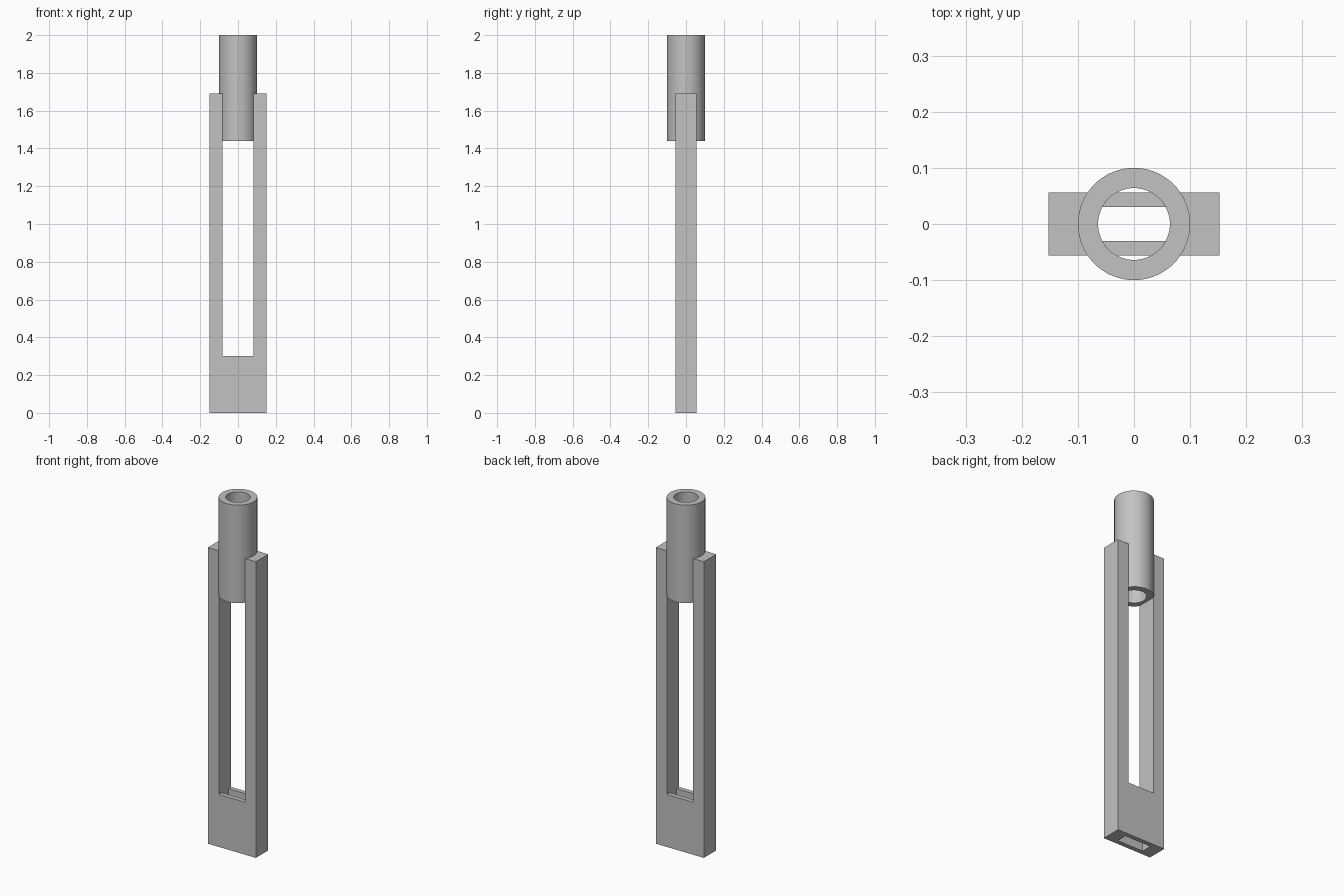
import bpy
import bmesh
import math
from mathutils import Vector

if "Cube" in bpy.data.objects:
    bpy.data.objects.remove(bpy.data.objects["Cube"], do_unlink=True)

# Single plain grey material
grey = bpy.data.materials.new("plain_grey")
grey.use_nodes = True
colour = (0.54, 0.54, 0.54, 1)
grey.diffuse_color = colour
grey.node_tree.nodes["Principled BSDF"].inputs["Base Color"].default_value = colour


def add_object(name, bm):
    bmesh.ops.recalc_face_normals(bm, faces=bm.faces[:])
    mesh = bpy.data.meshes.new(name)
    bm.to_mesh(mesh)
    bm.free()
    mesh.materials.append(grey)
    obj = bpy.data.objects.new(name, mesh)
    bpy.context.collection.objects.link(obj)
    return obj


def select_only(obj):
    bpy.ops.object.select_all(action='DESELECT')
    obj.select_set(True)
    bpy.context.view_layer.objects.active = obj


def box(name, half_x, half_y, bottom, top):
    bm = bmesh.new()
    bmesh.ops.create_cube(bm, size=1)
    for v in bm.verts:
        v.co = Vector((v.co.x * 2 * half_x, v.co.y * 2 * half_y,
                       top if v.co.z > 0 else bottom))
    return add_object(name, bm)


def cut(target, cutter):
    cutter.hide_render = True
    mod = target.modifiers.new("cut", 'BOOLEAN')
    mod.operation = 'DIFFERENCE'
    mod.solver = 'EXACT'
    mod.object = cutter
    select_only(target)
    bpy.ops.object.modifier_apply(modifier=mod.name)
    bpy.data.objects.remove(cutter, do_unlink=True)


# Forked frame: two arms rising from a hollow base
arm_inner = 0.082
frame = box("forked_frame", 0.152, 0.056, 0, 1.692)
cut(frame, box("base_slot_cutter", arm_inner, 0.03, -0.1, 0.7))
cut(frame, box("fork_gap_cutter", arm_inner, 0.2, 0.3, 2))

# Hollow tube held between the arm tips
bm = bmesh.new()
outline = [(0.064, 1.44), (0.1, 1.44), (0.1, 2), (0.064, 2)]
verts = [bm.verts.new((r, 0, z)) for r, z in outline]
edges = [bm.edges.new((verts[i - 1], verts[i])) for i in range(len(verts))]
bmesh.ops.spin(bm, geom=verts + edges, cent=(0, 0, 0), axis=(0, 0, 1),
               angle=math.tau, steps=64)
bmesh.ops.remove_doubles(bm, verts=bm.verts[:], dist=0.0001)
tube = add_object("tube", bm)
select_only(tube)
bpy.ops.object.shade_smooth_by_angle(angle=math.radians(30))
